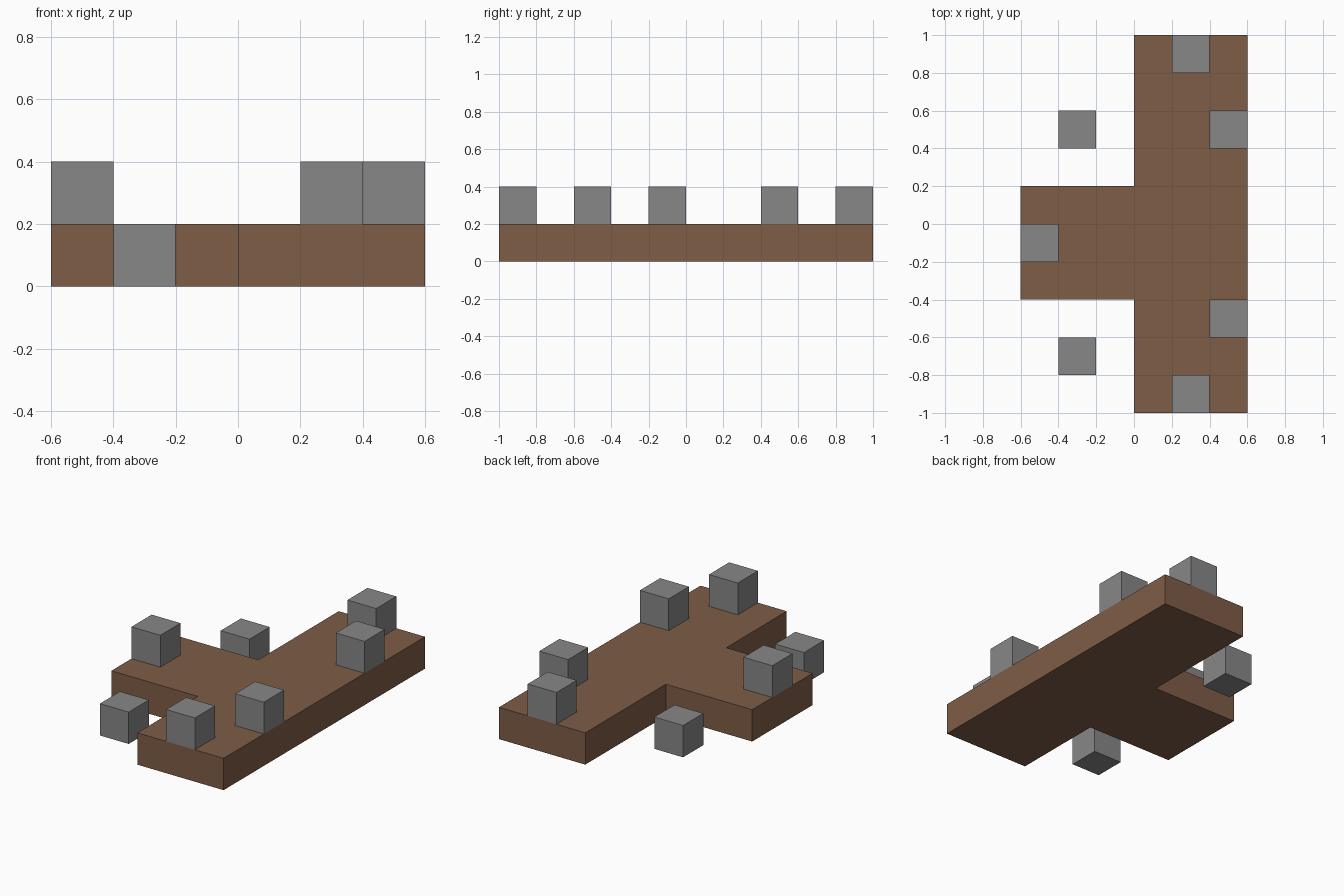
import bpy
import bmesh

default = bpy.data.objects.get("Cube")
if default:
    bpy.data.objects.remove(default, do_unlink=True)

UNIT = 0.2  # side of one block


def make_material(name, rgb):
    mat = bpy.data.materials.new(name)
    mat.use_nodes = True
    color = (*rgb, 1.0)
    mat.diffuse_color = color
    bsdf = mat.node_tree.nodes["Principled BSDF"]
    bsdf.inputs["Base Color"].default_value = color
    bsdf.inputs["Roughness"].default_value = 0.9
    return mat


def extrude_outline(name, outline, bottom, height, mat):
    """Flat outline raised into a solid prism."""
    bm = bmesh.new()
    face = bm.faces.new([bm.verts.new((x, y, bottom)) for x, y in outline])
    top = bmesh.ops.extrude_face_region(bm, geom=[face])["geom"]
    verts = [v for v in top if isinstance(v, bmesh.types.BMVert)]
    bmesh.ops.translate(bm, verts=verts, vec=(0, 0, height))
    bmesh.ops.recalc_face_normals(bm, faces=bm.faces)
    mesh = bpy.data.meshes.new(name)
    bm.to_mesh(mesh)
    bm.free()
    mesh.materials.append(mat)
    obj = bpy.data.objects.new(name, mesh)
    bpy.context.collection.objects.link(obj)
    return obj


def block(name, x, y, bottom, mat):
    h = UNIT / 2
    square = [(x - h, y - h), (x + h, y - h), (x + h, y + h), (x - h, y + h)]
    return extrude_outline(name, square, bottom, UNIT, mat)


brown = make_material("earth_brown", (0.21, 0.11, 0.063))
grey = make_material("stone_grey", (0.245, 0.245, 0.245))

# T-shaped base: long bar with a stem towards the right
extrude_outline("base_slab", [
    (0, -1), (0.6, -1), (0.6, 1), (0, 1),
    (0, 0.2), (-0.6, 0.2), (-0.6, -0.4), (0, -0.4),
], 0, UNIT, brown)

# Blocks standing on the base
block("stem_block", -0.5, -0.1, UNIT, grey)
block("front_end_block", 0.3, -0.9, UNIT, grey)
block("back_end_block", 0.3, 0.9, UNIT, grey)
block("front_edge_block", 0.5, -0.5, UNIT, grey)
block("back_edge_block", 0.5, 0.5, UNIT, grey)

# Loose blocks on the ground either side of the stem
block("front_ground_block", -0.3, -0.7, 0, grey)
block("back_ground_block", -0.3, 0.5, 0, grey)
